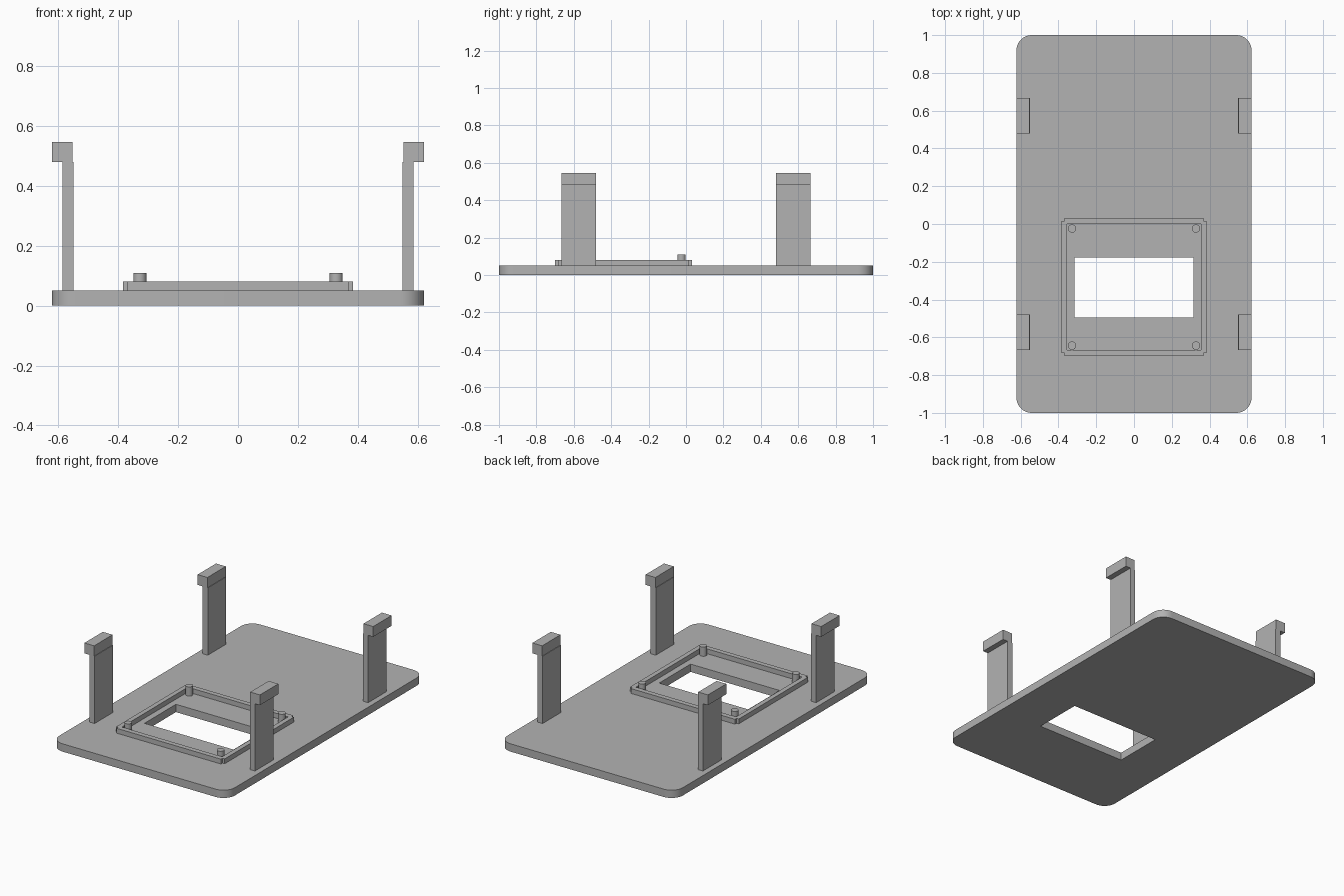
import bpy, bmesh
from math import cos, sin, pi, radians

if "Cube" in bpy.data.objects:
    bpy.data.objects.remove(bpy.data.objects["Cube"], do_unlink=True)

grey = bpy.data.materials.new("plain grey")
grey.use_nodes = True
colour = (0.45, 0.45, 0.45, 1)
grey.diffuse_color = colour
grey.node_tree.nodes["Principled BSDF"].inputs["Base Color"].default_value = colour


def rectangle(hx, hy, cy=0):
    return [(-hx, cy - hy), (hx, cy - hy), (hx, cy + hy), (-hx, cy + hy)]


def rounded(hx, hy, r, steps=10):
    """Rectangle outline with arc corners."""
    points = []
    for k, (sx, sy) in enumerate([(1, 1), (-1, 1), (-1, -1), (1, -1)]):
        for i in range(steps + 1):
            a = (k + i / steps) * pi / 2
            points.append((sx * (hx - r) + r * cos(a), sy * (hy - r) + r * sin(a)))
    return points


def notched(hx, hy, n, cy):
    """Rectangle outline with a small square step cut from each corner."""
    points = []
    for sx, sy in [(1, 1), (-1, 1), (-1, -1), (1, -1)]:
        corner = [(hx, hy - n), (hx - n, hy - n), (hx - n, hy)]
        if sx * sy < 0:
            corner.reverse()
        points += [(sx * x, cy + sy * y) for x, y in corner]
    return points


def prism(name, outlines, z0, z1, smooth=False):
    """Extrude an outline, with any further outlines as holes."""
    bm = bmesh.new()
    for outline in outlines:
        verts = [bm.verts.new((x, y, z0)) for x, y in outline]
        for i, v in enumerate(verts):
            bm.edges.new((v, verts[i - 1]))
    bmesh.ops.triangle_fill(bm, use_beauty=True, edges=bm.edges[:])
    top = bmesh.ops.extrude_face_region(bm, geom=bm.faces[:], use_keep_orig=True)["geom"]
    for v in top:
        if isinstance(v, bmesh.types.BMVert):
            v.co.z = z1
    bmesh.ops.recalc_face_normals(bm, faces=bm.faces[:])
    mesh = bpy.data.meshes.new(name)
    bm.to_mesh(mesh)
    bm.free()
    mesh.materials.append(grey)
    obj = bpy.data.objects.new(name, mesh)
    bpy.context.collection.objects.link(obj)
    if smooth:
        bpy.ops.object.select_all(action="DESELECT")
        obj.select_set(True)
        bpy.context.view_layer.objects.active = obj
        bpy.ops.object.shade_smooth_by_angle(angle=radians(30))
    return obj


def box(name, x0, x1, y0, y1, z0, z1):
    return prism(name, [[(x0, y0), (x1, y0), (x1, y1), (x0, y1)]], z0, z1)


# Base plate with its window
base_top = 0.05
window = rectangle(0.315, 0.159, -0.337)
prism("base_plate", [rounded(0.622, 1.0, 0.08), window], 0, base_top, smooth=True)

# Raised frame around the window
frame_y = -0.334
prism("screen_frame", [notched(0.385, 0.366, 0.016, frame_y),
                       rectangle(0.355, 0.334, frame_y)], base_top, 0.081)

for sx, side in [(1, "left"), (-1, "right")]:
    for sy, end in [(1, "back"), (-1, "front")]:
        # Locating pins inside the frame corners
        px, py, r = sx * 0.328, frame_y + sy * 0.31, 0.022
        circle = [(px + r * cos(i * pi / 12), py + r * sin(i * pi / 12)) for i in range(24)]
        prism(f"pin_{end}_{side}", [circle], base_top, 0.109, smooth=True)

        # Upright clips with outward hooks
        y0, y1 = sorted((sy * 0.48, sy * 0.666))
        a, b = sorted((sx * 0.55, sx * 0.586))
        box(f"clip_post_{end}_{side}", a, b, y0, y1, base_top, 0.481)
        a, b = sorted((sx * 0.553, sx * 0.622))
        box(f"clip_hook_{end}_{side}", a, b, y0, y1, 0.481, 0.547)
